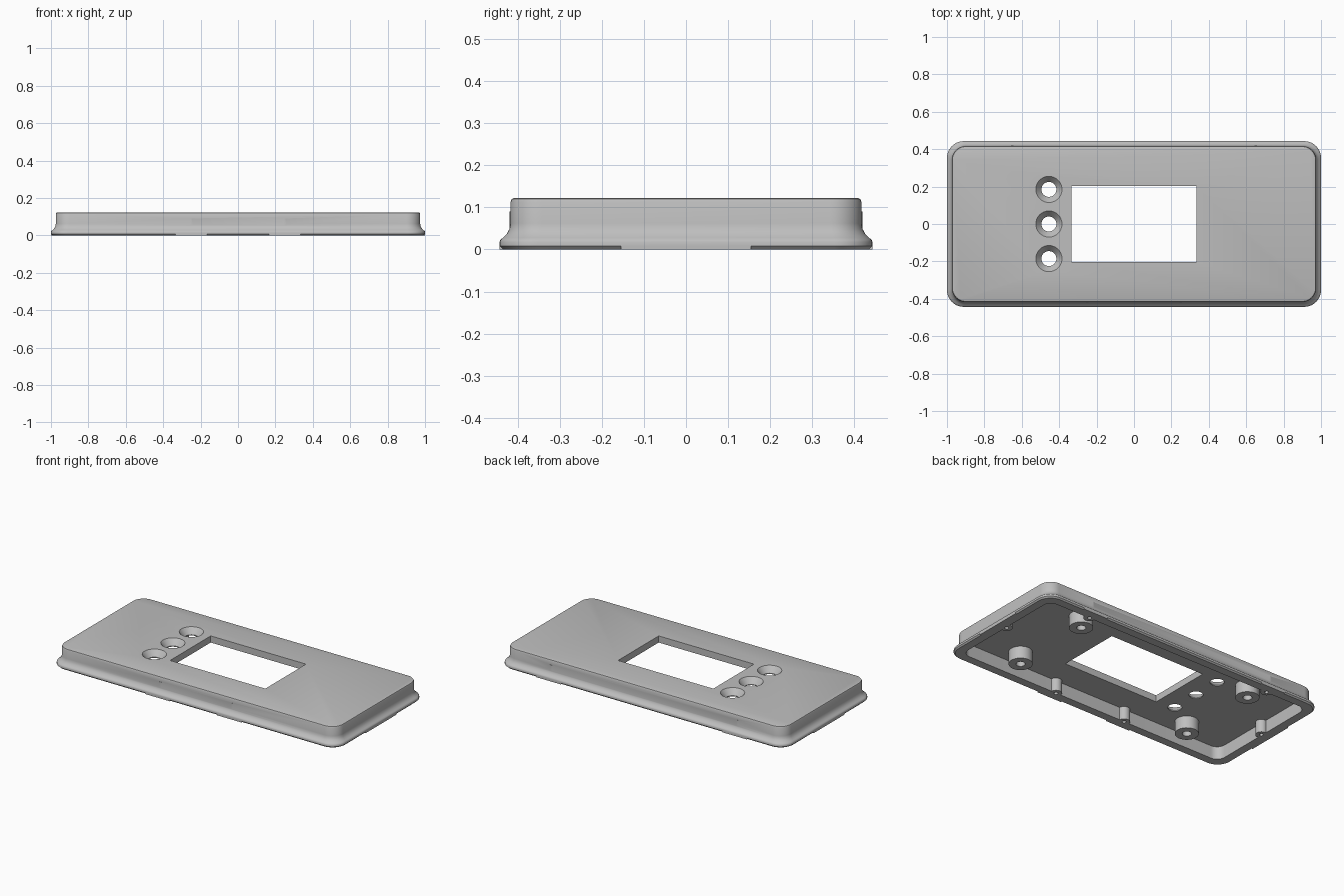
import bpy, bmesh
from math import sin, cos, pi, radians

if "Cube" in bpy.data.objects:
    bpy.data.objects.remove(bpy.data.objects["Cube"], do_unlink=True)

HALF_X, HALF_Y, CORNER = 1.0, 0.443, 0.09
CEILING, TOP = 0.08, 0.122

grey = bpy.data.materials.new("plain grey")
grey.use_nodes = True
grey.diffuse_color = (0.52, 0.52, 0.52, 1)
grey.node_tree.nodes["Principled BSDF"].inputs["Base Color"].default_value = (0.52, 0.52, 0.52, 1)


def finish(name, bm):
    bmesh.ops.recalc_face_normals(bm, faces=bm.faces)
    mesh = bpy.data.meshes.new(name)
    bm.to_mesh(mesh)
    bm.free()
    mesh.materials.append(grey)
    obj = bpy.data.objects.new(name, mesh)
    bpy.context.collection.objects.link(obj)
    return obj


def smooth(obj):
    bpy.ops.object.select_all(action="DESELECT")
    obj.select_set(True)
    bpy.context.view_layer.objects.active = obj
    bpy.ops.object.shade_smooth_by_angle(angle=radians(32))


def outline(inset, steps=10):
    """Rounded rectangle, drawn in from the outer edge."""
    r = max(CORNER - inset * 0.6, 0.02)
    cx, cy = HALF_X - inset - r, HALF_Y - inset - r
    pts = []
    for q, (sx, sy) in enumerate([(1, 1), (-1, 1), (-1, -1), (1, -1)]):
        for i in range(steps + 1):
            a = (q + i / steps) * pi / 2
            pts.append((sx * cx + r * cos(a), sy * cy + r * sin(a)))
    return pts


def loft(bm, loops):
    """Skin a stack of equal loops and cap both ends."""
    rings = [[bm.verts.new(p) for p in loop] for loop in loops]
    n = len(rings[0])
    for a, b in zip(rings, rings[1:]):
        for i in range(n):
            j = (i + 1) % n
            bm.faces.new((a[i], a[j], b[j], b[i]))
    bm.faces.new(rings[0])
    bm.faces.new(rings[-1])


def turned(name, x, y, profile, sides=32):
    """Round solid from (radius, z) pairs."""
    bm = bmesh.new()
    loft(bm, [[(x + r * cos(2 * pi * i / sides), y + r * sin(2 * pi * i / sides), z)
               for i in range(sides)] for r, z in profile])
    return finish(name, bm)


def box(name, x, y, z0, z1):
    bm = bmesh.new()
    loft(bm, [[(-x, -y, z), (x, -y, z), (x, y, z), (-x, y, z)] for z in (z0, z1)])
    return finish(name, bm)


def combine(obj, tool, operation):
    tool.hide_render = True
    mod = obj.modifiers.new("cut", "BOOLEAN")
    mod.object, mod.operation, mod.solver = tool, operation, "EXACT"
    bpy.context.view_layer.objects.active = obj
    bpy.ops.object.modifier_apply(modifier=mod.name)
    bpy.data.objects.remove(tool, do_unlink=True)


# Cover: top edge, wall, cove, flange, underside rim and hollow, as (inset, height)
section = [(0.034, TOP), (0.029, 0.12), (0.026, 0.113), (0.026, 0.062), (0.023, 0.048),
           (0.017, 0.037), (0.008, 0.028), (0.002, 0.023), (0, 0.018), (0, 0.008),
           (0.008, 0), (0.06, 0), (0.06, CEILING)]
bm = bmesh.new()
loft(bm, [[(x, y, z) for x, y in outline(inset)] for inset, z in section])
cover = finish("cover", bm)

# Screw bosses around the rim, each with a blind hole
end, side = HALF_X - 0.065, HALF_Y - 0.058
rim_spots = [(end, 0), (-end, 0), (0.65, side), (-0.65, side), (0.25, -side), (-0.25, -side)]
for x, y in rim_spots:
    combine(cover, turned("rim_boss", x, y, [(0.034, 0), (0.034, CEILING + 0.01)]), "UNION")
for x, y in rim_spots:
    combine(cover, turned("rim_hole", x, y, [(0.012, -0.02), (0.012, 0.06)], 16), "DIFFERENCE")

# Display window and tapered button holes
combine(cover, box("window_cutter", 0.333, 0.203, 0.04, 0.2), "DIFFERENCE")
for y in (-0.185, 0, 0.185):
    cone = [(0.04, 0.05), (0.04, CEILING + 0.005), (0.07, TOP), (0.07, 0.15)]
    combine(cover, turned("button_cutter", -0.455, y, cone), "DIFFERENCE")
smooth(cover)

# Hollow mounting posts under the top plate
for x in (-0.61, 0.61):
    for y in (-0.265, 0.265):
        post = turned("mounting_post", x, y, [(0.068, CEILING + 0.01), (0.068, 0.003),
                                              (0.026, 0.003), (0.026, 0.06)])
        smooth(post)


# Tabs that square off the chamfered bottom edge beside the screws
def tab(along_x, middle, half, edge):
    s = 1 if edge > 0 else -1
    tri = [(edge, 0.009), (edge, 0), (edge - s * 0.009, 0)]
    bm = bmesh.new()
    loft(bm, [[(t, e, z) if along_x else (e, t, z) for e, z in tri]
              for t in (middle - half, middle + half)])
    finish("rim_tab", bm)


for s in (-1, 1):
    tab(False, 0, 0.155, s * HALF_X)
    tab(True, s * 0.25, 0.085, -HALF_Y)
    tab(True, s * 0.65, 0.085, HALF_Y)
